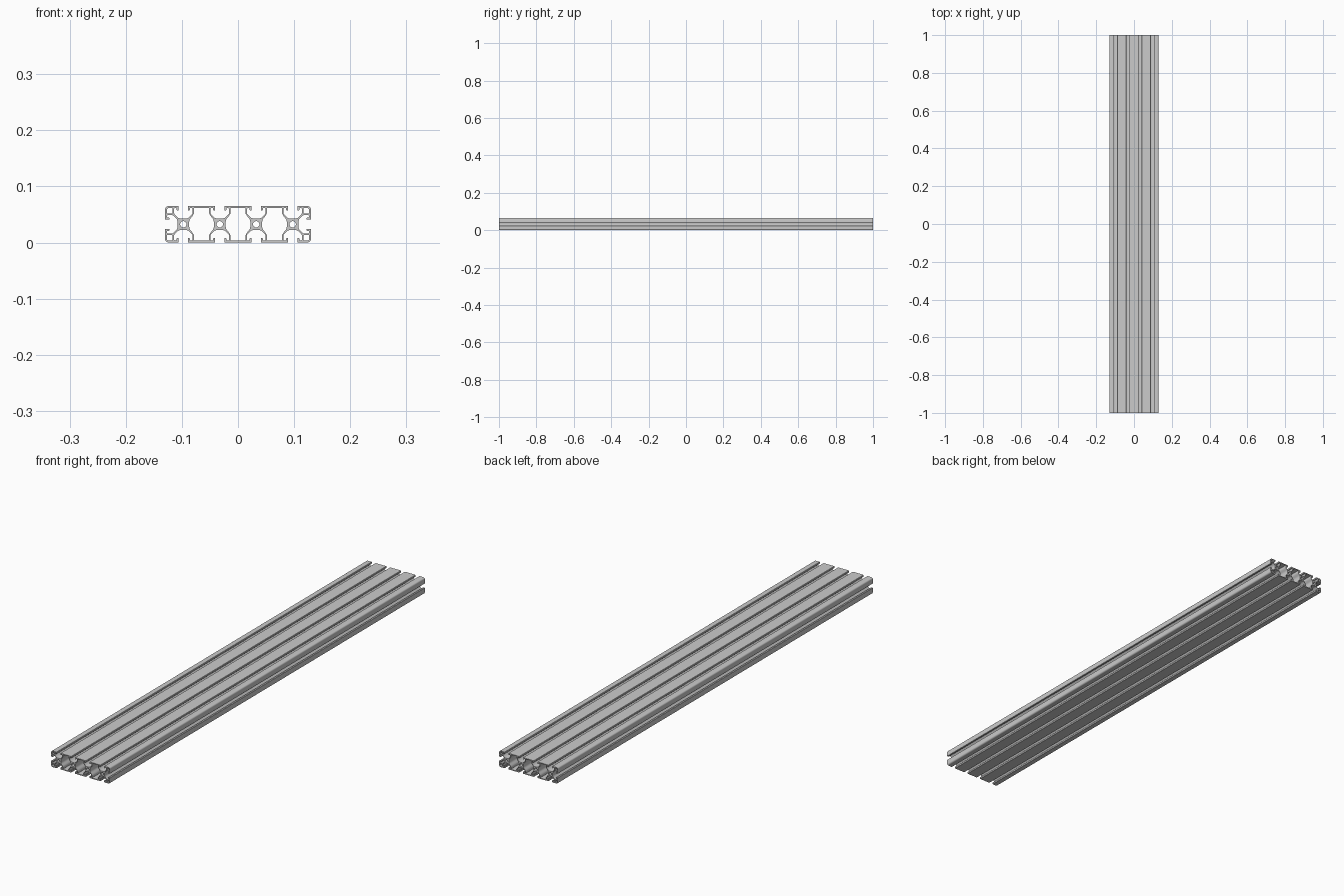
import bpy
from math import sin, cos, pi, radians

if "Cube" in bpy.data.objects:
    bpy.data.objects.remove(bpy.data.objects["Cube"])

S = 0.065 / 40          # profile is drawn on a 40-unit module
CORES = [-60, -20, 20, 60]

# Half of a slot: lip, hooked edge, cavity wall, bowl down to the core
HALF_SLOT = [(5.5, 20), (5, 19.5), (5, 15.8), (5.5, 15.2), (6.7, 15.2), (7.2, 15.8),
             (7.2, 17.2), (7.8, 17.8), (9.6, 17.8), (10.2, 17.2), (10.2, 12.6),
             (9.8, 11.3), (8.5, 9.8), (7, 8.2), (5.4, 7), (3.5, 6.3)]
# Half of the side of a hollow between two cores
HALF_CELL = [(11.6, 18), (12, 17.6), (12, 13), (11.4, 11.2), (9.7, 8.6),
             (8.1, 6.8), (7, 5), (6.4, 2.5)]


def slot(cx, turn):
    pts = [(-u, v) for u, v in HALF_SLOT] + HALF_SLOT[::-1]
    c, s = cos(turn), sin(turn)
    return [(cx + u * c - v * s, u * s + v * c) for u, v in pts]


def arc(cx, cy, r, a0, a1, n):
    return [(cx + r * cos(radians(a0 + (a1 - a0) * i / n)),
             cy + r * sin(radians(a0 + (a1 - a0) * i / n))) for i in range(n + 1)]


# Outer outline, walked clockwise
outer = []
for c in CORES:
    outer += slot(c, 0)
outer += arc(76, 16, 4, 90, 0, 6) + slot(60, -pi / 2) + arc(76, -16, 4, 0, -90, 6)
for c in CORES[::-1]:
    outer += slot(c, pi)
outer += arc(-76, -16, 4, -90, -180, 6) + slot(-60, pi / 2) + arc(-76, 16, 4, 180, 90, 6)
loops = [outer]

# Round core bores
for c in CORES:
    loops.append(arc(c, 0, 3.5, 0, 345, 23))

# Hollows between neighbouring cores
side = HALF_CELL + [(u, -v) for u, v in HALF_CELL[::-1]]
for a, b in zip(CORES, CORES[1:]):
    loops.append([(a + u, v) for u, v in side] + [(b - u, v) for u, v in side[::-1]])

# Corner chambers
for sx in (-1, 1):
    for sy in (-1, 1):
        ch = [(12.5, 12), (18, 12)] + arc(15.8, 15.8, 2.2, 0, 90, 4) + [(12, 18), (12, 12.5)]
        loops.append([(sx * (60 + u), sy * v) for u, v in ch])

# Filled profile extruded along y
cu = bpy.data.curves.new("extruded_rail", 'CURVE')
cu.dimensions = '2D'
cu.fill_mode = 'BOTH'
cu.extrude = 1.0
for pts in loops:
    sp = cu.splines.new('POLY')
    sp.points.add(len(pts) - 1)
    for p, (x, y) in zip(sp.points, pts):
        p.co = (x * S, y * S, 0, 1)
    sp.use_cyclic_u = True
rail = bpy.data.objects.new("extruded_rail", cu)
bpy.context.collection.objects.link(rail)
rail.rotation_euler = (pi / 2, 0, 0)
rail.location = (0, 0, 20 * S)

# Mesh with crisp edges
bpy.context.view_layer.objects.active = rail
rail.select_set(True)
bpy.ops.object.convert(target='MESH')
bpy.ops.object.shade_smooth_by_angle(angle=radians(30))
